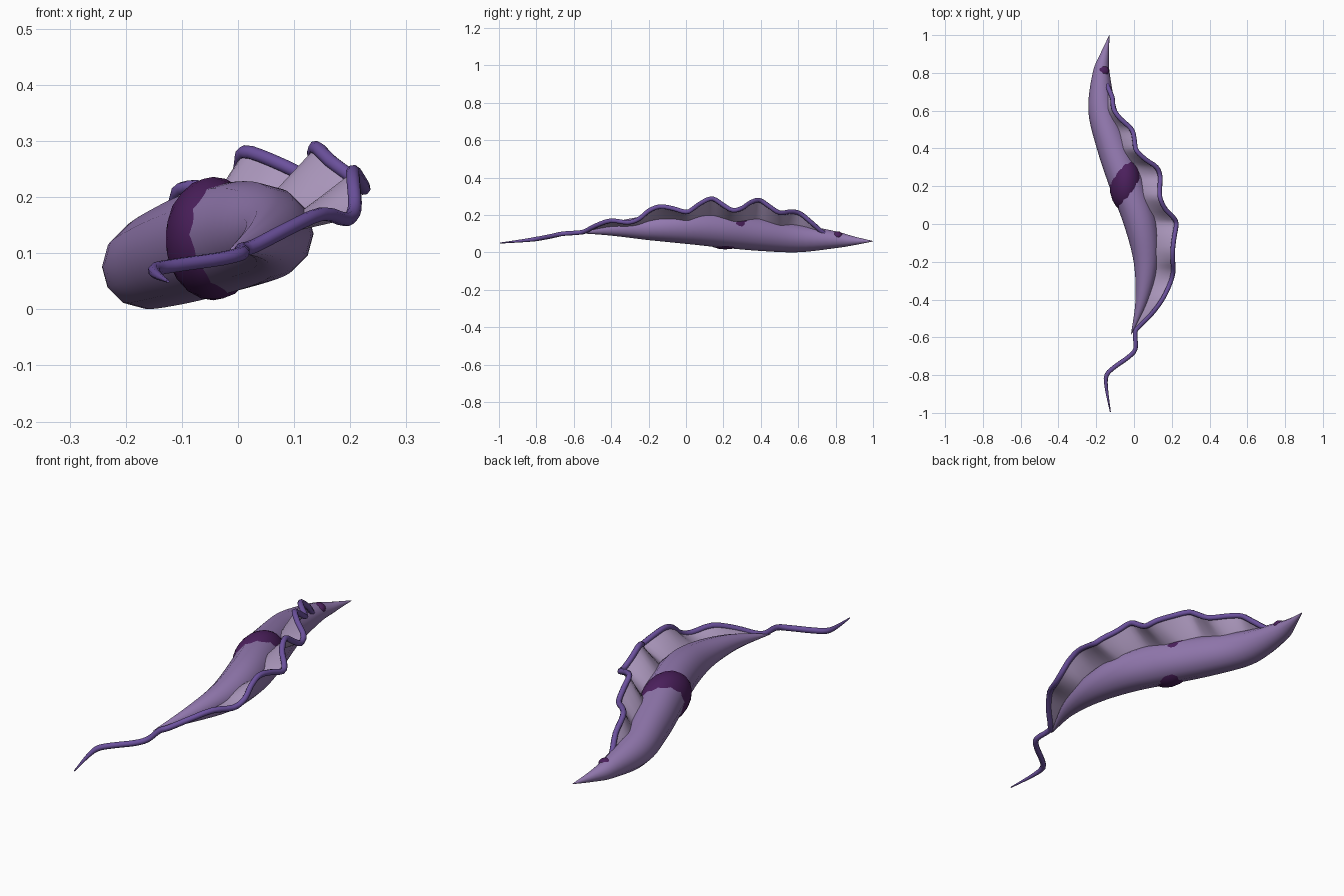
import bpy, bmesh, math
from mathutils import Vector, Matrix

cube = bpy.data.objects.get("Cube")
if cube:
    bpy.data.objects.remove(cube, do_unlink=True)


def material(name, rgb):
    m = bpy.data.materials.new(name)
    m.use_nodes = True
    m.diffuse_color = (*rgb, 1)
    bsdf = next(n for n in m.node_tree.nodes if n.type == 'BSDF_PRINCIPLED')
    bsdf.inputs["Base Color"].default_value = (*rgb, 1)
    bsdf.inputs["Roughness"].default_value = 0.6
    return m


LILAC = material("lilac", (0.29, 0.19, 0.43))
PALE = material("pale_lilac", (0.42, 0.32, 0.52))
VIOLET = material("violet", (0.15, 0.083, 0.34))
PLUM = material("dark_plum", (0.07, 0.014, 0.107))


def spline(points, steps):
    """Smooth path through points of any dimension."""
    p = [Vector(q) for q in points]
    p = [2 * p[0] - p[1]] + p + [2 * p[-1] - p[-2]]
    out = []
    for a, b, c, d in zip(p, p[1:], p[2:], p[3:]):
        for k in range(steps):
            t = k / steps
            out.append(0.5 * (2 * b + (c - a) * t + (2 * a - 5 * b + 4 * c - d) * t ** 2
                              + (3 * b - a - 3 * c + d) * t ** 3))
    return out + [p[-2]]


def finish(bm, name, mat, angle=80):
    bmesh.ops.recalc_face_normals(bm, faces=bm.faces)
    mesh = bpy.data.meshes.new(name)
    bm.to_mesh(mesh)
    bm.free()
    mesh.materials.append(mat)
    ob = bpy.data.objects.new(name, mesh)
    bpy.context.collection.objects.link(ob)
    smooth(ob, angle)
    return ob


def smooth(ob, angle):
    bpy.ops.object.select_all(action='DESELECT')
    ob.select_set(True)
    bpy.context.view_layer.objects.active = ob
    bpy.ops.object.shade_smooth_by_angle(angle=math.radians(angle))


def grid_faces(bm, rows, closed):
    for r, s in zip(rows, rows[1:]):
        n = len(r)
        for i in range(n if closed else n - 1):
            j = (i + 1) % n
            bm.faces.new((r[i], r[j], s[j], s[i]))


# Body: centre line x, y, z and radius, from blunt end to tail end
BODY = [(-.13, 1, .06, .001), (-.156, .9, .062, .023), (-.174, .8, .068, .045),
        (-.166, .6, .077, .076), (-.105, .4, .1, .092), (-.032, .2, .124, .099),
        (.035, 0, .136, .09), (.064, -.2, .132, .066), (.043, -.4, .125, .035),
        (-.015, -.585, .105, .001)]
core = spline(BODY, 5)
SIDES = 12
bm = bmesh.new()
rings = []
for x, y, z, r in core:
    r = max(r, .001)
    rings.append([bm.verts.new((x + r * math.cos(i * math.tau / SIDES), y,
                                z + r * math.sin(i * math.tau / SIDES)))
                  for i in range(SIDES)])
grid_faces(bm, rings, True)
bm.faces.new(rings[0])
bm.faces.new(rings[-1])
finish(bm, "cell_body", LILAC)


def core_at(y):
    for a, b in zip(core, core[1:]):
        if a[1] >= y >= b[1]:
            return a.lerp(b, (a[1] - y) / (a[1] - b[1])).to_3d()
    return core[-1].to_3d()


# Flagellum: wavy attached part, then the free tail
WAVE = [(-.165, .8, .07), (-.145, .74, .1), (-.115, .67, .16), (-.108, .61, .208),
        (-.075, .56, .218), (-.012, .5, .212), (.003, .44, .25), (.012, .39, .28),
        (.063, .34, .264), (.12, .3, .237), (.139, .25, .225), (.137, .2, .252),
        (.138, .14, .288), (.165, .08, .264), (.208, .035, .232), (.224, 0, .216),
        (.213, -.07, .235), (.205, -.14, .245), (.206, -.2, .222), (.208, -.25, .18),
        (.193, -.31, .16), (.15, -.4, .17), (.09, -.48, .144), (.03, -.54, .113),
        (.006, -.575, .106)]
TAIL = [(.008, -.66, .1), (-.03, -.705, .09), (-.1, -.755, .08), (-.145, -.8, .072),
        (-.146, -.87, .063), (-.125, -.995, .05)]
path = spline(WAVE + TAIL, 3)
curve = bpy.data.curves.new("flagellum", 'CURVE')
curve.dimensions = '3D'
curve.bevel_depth = .0125
curve.bevel_resolution = 2
curve.use_fill_caps = True
line = curve.splines.new('POLY')
line.points.add(len(path) - 1)
for pt, co in zip(line.points, path):
    pt.co = (*co, 1)
    pt.radius = min(1, .2 + (co.y + 1) * 4)
curve.materials.append(VIOLET)
flagellum = bpy.data.objects.new("flagellum", curve)
bpy.context.collection.objects.link(flagellum)
bpy.ops.object.select_all(action='DESELECT')
flagellum.select_set(True)
bpy.context.view_layer.objects.active = flagellum
bpy.ops.object.convert(target='MESH')
smooth(bpy.context.view_layer.objects.active, 60)

# Undulating membrane: sheet from the body core out to the flagellum
bm = bmesh.new()
rows = []
for edge in spline(WAVE, 3):
    inner = core_at(edge.y)
    rows.append([bm.verts.new(inner.lerp(edge, k / 5)) for k in range(6)])
grid_faces(bm, rows, False)
finish(bm, "undulating_membrane", PALE, 120)


# Inner organelles that break the surface
def blob(name, centre, size):
    bm = bmesh.new()
    bmesh.ops.create_icosphere(bm, subdivisions=3, radius=1,
                               matrix=Matrix.Translation(centre) @ Matrix.Diagonal((*size, 1)))
    finish(bm, name, PLUM)


blob("nucleus", (-.044, .21, .126), (.086, .145, .11))
blob("kinetoplast", (-.163, .81, .089), (.031, .029, .024))
